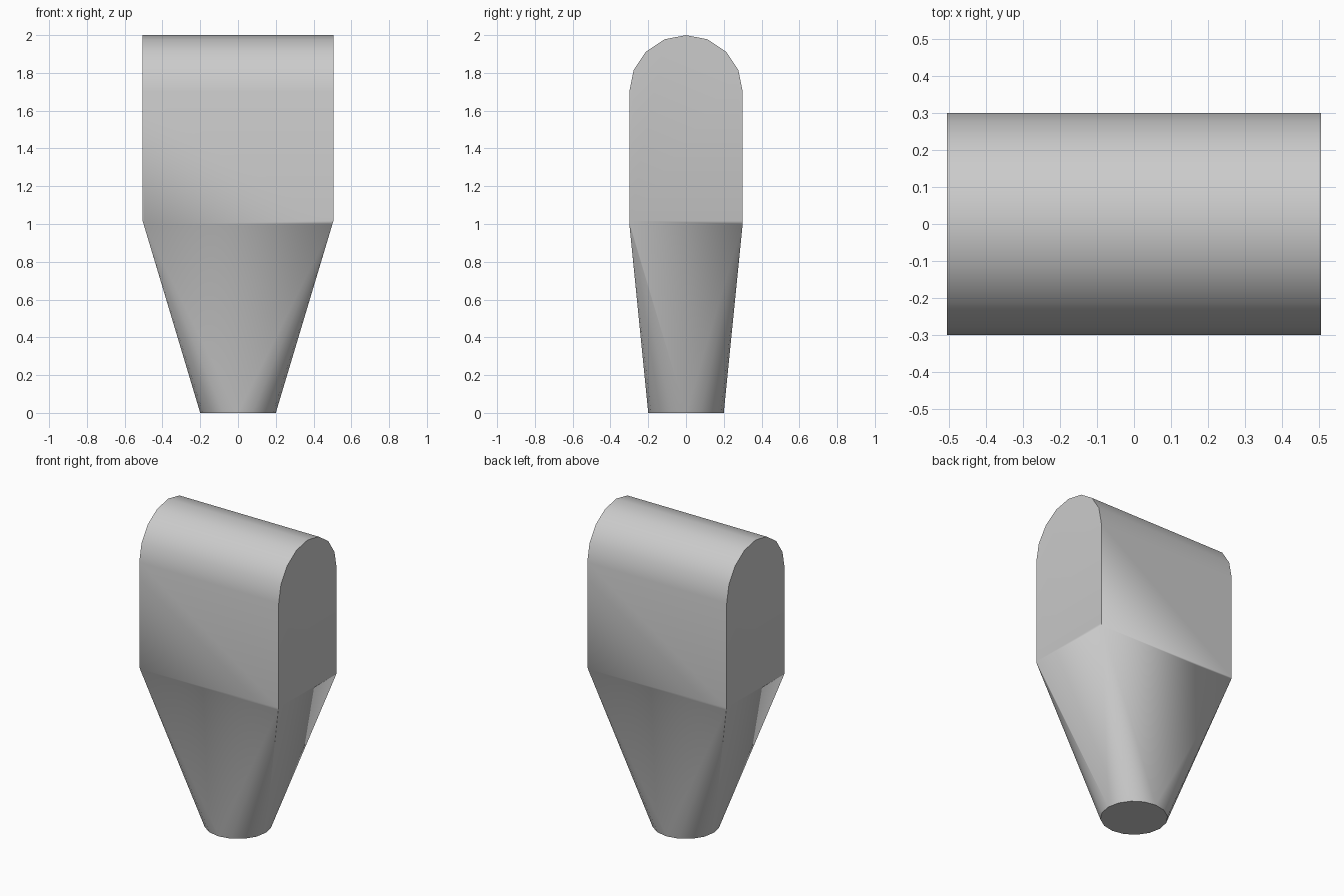
import bpy, bmesh
from math import sin, cos, pi, radians

cube = bpy.data.objects.get("Cube")
if cube:
    bpy.data.objects.remove(cube, do_unlink=True)

FOOT_R, HALF_W, HALF_D = 0.2, 0.505, 0.3
SHOULDER, ARC_Z = 1.0, 1.7

# Round foot
points = [(FOOT_R * cos(i * pi / 8), FOOT_R * sin(i * pi / 8), 0) for i in range(16)]
for side in (-1, 1):
    # Rectangular shoulder where the taper meets the upright block
    for depth in (-HALF_D, HALF_D):
        points.append((side * (HALF_W - 0.005), depth, SHOULDER))
        points.append((side * HALF_W, depth, SHOULDER + 0.017))
    # Rounded top, one half circle at each end
    for i in range(9):
        a = i * pi / 8
        points.append((side * HALF_W, HALF_D * cos(a), ARC_Z + HALF_D * sin(a)))

# The body is convex, so its skin is the hull of these sections
bm = bmesh.new()
for p in points:
    bm.verts.new(p)
bmesh.ops.convex_hull(bm, input=bm.verts)
bmesh.ops.dissolve_limit(bm, angle_limit=radians(0.5), verts=bm.verts, edges=bm.edges)
bmesh.ops.recalc_face_normals(bm, faces=bm.faces)
mesh = bpy.data.meshes.new("tapered_body")
bm.to_mesh(mesh)
bm.free()

body = bpy.data.objects.new("tapered_body", mesh)
bpy.context.collection.objects.link(body)

# Single light grey material
grey = bpy.data.materials.new("light_grey")
grey.use_nodes = True
color = (0.6, 0.6, 0.6, 1)
grey.diffuse_color = color
grey.node_tree.nodes["Principled BSDF"].inputs["Base Color"].default_value = color
mesh.materials.append(grey)

# Smooth rounded parts, sharp rims
bpy.ops.object.select_all(action="DESELECT")
body.select_set(True)
bpy.context.view_layer.objects.active = body
bpy.ops.object.shade_smooth_by_angle(angle=radians(35))
